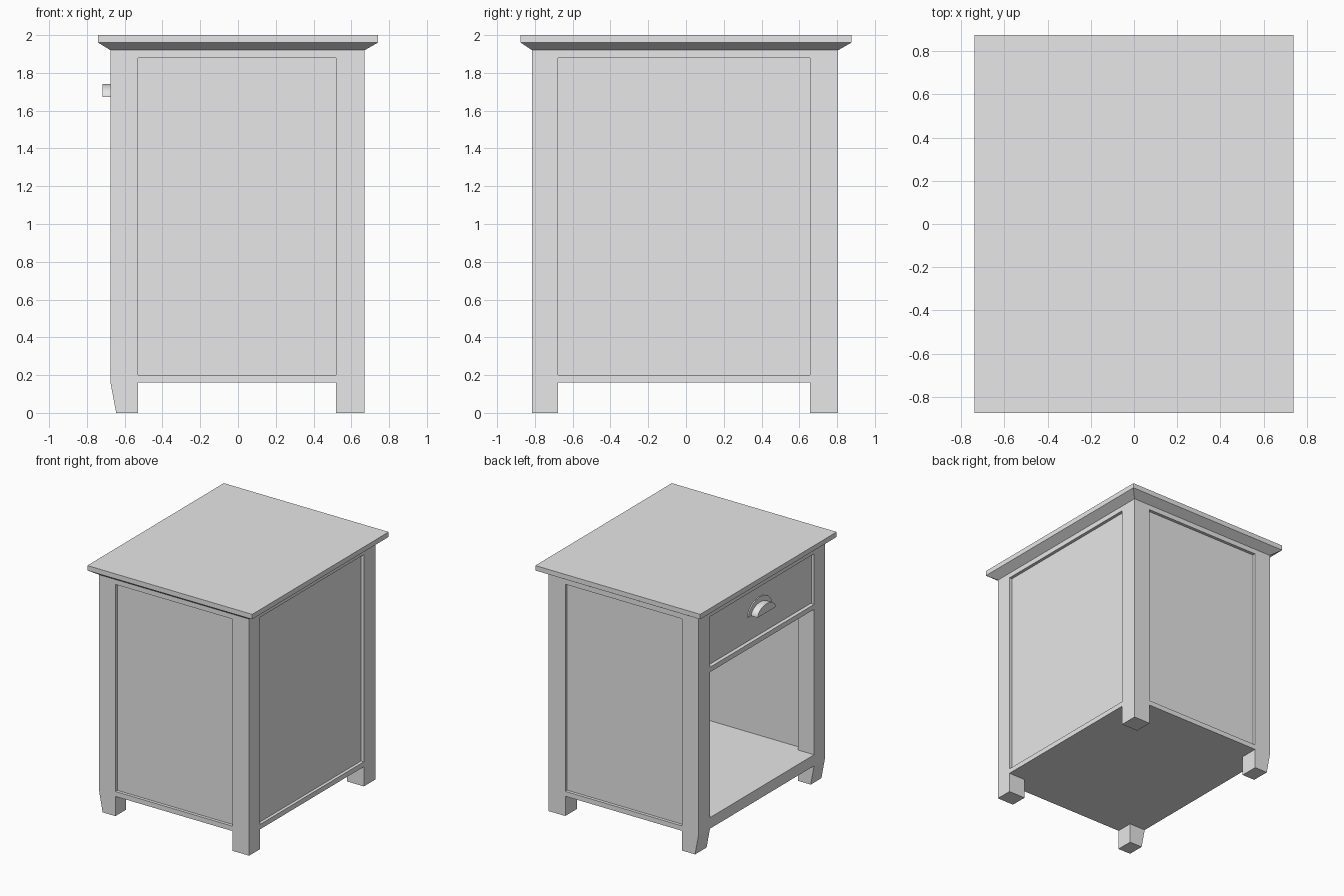
import bpy, bmesh, math

cube = bpy.data.objects.get("Cube")
if cube:
    bpy.data.objects.remove(cube, do_unlink=True)

grey = bpy.data.materials.new("plain_grey")
grey.use_nodes = True
grey.diffuse_color = (0.8, 0.8, 0.8, 1)
grey.node_tree.nodes["Principled BSDF"].inputs["Base Color"].default_value = (0.8, 0.8, 0.8, 1)


def finish(name, bm):
    bmesh.ops.recalc_face_normals(bm, faces=bm.faces)
    mesh = bpy.data.meshes.new(name)
    bm.to_mesh(mesh)
    bm.free()
    mesh.materials.append(grey)
    obj = bpy.data.objects.new(name, mesh)
    bpy.context.scene.collection.objects.link(obj)
    return obj


def loft(name, rings):
    """Join equal-length rings of points into a closed solid."""
    bm = bmesh.new()
    loops = [[bm.verts.new(p) for p in ring] for ring in rings]
    for a, b in zip(loops, loops[1:]):
        for i in range(len(a)):
            j = (i + 1) % len(a)
            bm.faces.new((a[i], a[j], b[j], b[i]))
    bm.faces.new(loops[0])
    bm.faces.new(loops[-1])
    return finish(name, bm)


def rect(xs, ys, z):
    return [(xs[0], ys[0], z), (xs[1], ys[0], z), (xs[1], ys[1], z), (xs[0], ys[1], z)]


def box(name, xs, ys, zs):
    return loft(name, [rect(xs, ys, z) for z in zs])


# Main extents: outer body, and the openings between the legs
X0, X1, Y0, Y1 = -0.675, 0.67, -0.815, 0.805
IX0, IX1, IY0, IY1 = -0.53, 0.52, -0.678, 0.657
LOW, RAIL, HIGH, TOP = 0.16, 0.2, 1.88, 1.92
RECESS, WALL = 0.025, 0.09

# Legs: the pair on the drawer side have feet tapered on the outer face
for side, ys in (("right", (Y0, IY0)), ("left", (IY1, Y1))):
    loft(f"tapered_leg_{side}", [rect((X0 + 0.03, IX0), ys, 0),
                                 rect((X0, IX0), ys, LOW),
                                 rect((X0, IX0), ys, TOP)])
    box(f"straight_leg_{side}", (IX1, X1), ys, (0, TOP))

# Rails at the top and bottom of each side
for level, zs in (("bottom", (LOW, RAIL)), ("top", (HIGH, TOP))):
    box(f"{level}_rail_front", (IX0, IX1), (Y0, Y0 + WALL), zs)
    box(f"{level}_rail_back", (IX0, IX1), (Y1 - WALL, Y1), zs)
    box(f"{level}_rail_left", (X1 - WALL, X1), (IY0, IY1), zs)
    box(f"{level}_rail_right", (X0, X0 + WALL), (IY0, IY1), zs)

# Recessed panels on the three closed sides
box("front_panel", (IX0, IX1), (Y0 + RECESS, Y0 + WALL), (RAIL, HIGH))
box("back_panel", (IX0, IX1), (Y1 - WALL, Y1 - RECESS), (RAIL, HIGH))
box("left_panel", (X1 - WALL, X1 - RECESS), (IY0, IY1), (RAIL, HIGH))

# Floor of the open compartment, with its exposed edge between the legs
box("floor", (IX0, X1 - WALL), (Y0 + WALL, Y1 - WALL), (LOW, 0.25))
box("floor_edge", (X0, IX0), (IY0, IY1), (LOW, 0.25))

# Shelf under the drawer
box("drawer_shelf", (IX0, X1 - WALL), (Y0 + WALL, Y1 - WALL), (1.43, 1.47))
box("drawer_rail", (X0, IX0), (IY0, IY1), (1.43, 1.47))

# Drawer
face = X0 + RECESS
box("drawer_front", (face, face + 0.05), (IY0, IY1), (1.475, HIGH))

# Table top with a bevelled underside
loft("table_top", [rect((X0, X1), (Y0, Y1), TOP),
                   rect((-0.74, 0.74), (-0.875, 0.875), 1.96),
                   rect((-0.74, 0.74), (-0.875, 0.875), 2.0)])


# Cup handle: half-round backplate and half-round grip
def half_round(name, xs, half_width, height, steps=24):
    arc = [math.pi * i / steps for i in range(steps + 1)]
    obj = loft(name, [[(x, -0.01 + half_width * math.cos(a), 1.672 + height * math.sin(a))
                       for a in arc] for x in xs])
    bpy.ops.object.select_all(action="DESELECT")
    obj.select_set(True)
    bpy.context.view_layer.objects.active = obj
    bpy.ops.object.shade_smooth_by_angle(angle=math.radians(30))


half_round("handle_backplate", (face - 0.01, face), 0.15, 0.11)
half_round("handle_grip", (-0.717, face), 0.115, 0.07)
